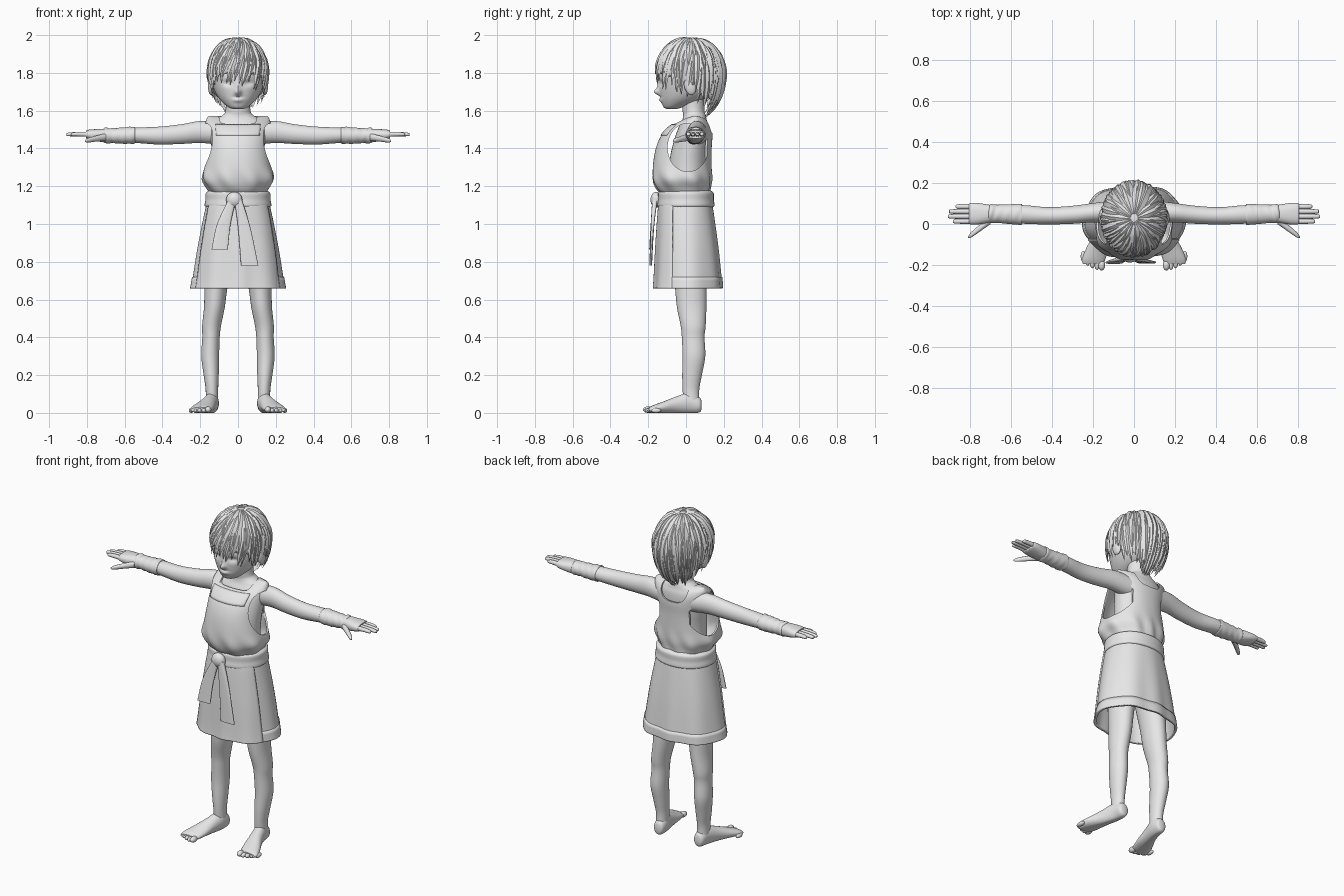
import bpy, bmesh, math, random
from mathutils import Vector, Matrix

random.seed(4)
if "Cube" in bpy.data.objects:
    bpy.data.objects.remove(bpy.data.objects["Cube"])

grey = bpy.data.materials.new("plain_grey")
grey.use_nodes = True
grey.diffuse_color = (0.8, 0.8, 0.8, 1)
for node in grey.node_tree.nodes:
    if node.type == 'BSDF_PRINCIPLED':
        node.inputs["Base Color"].default_value = grey.diffuse_color


def finish(name, bm, mirror=False, thick=0):
    bmesh.ops.recalc_face_normals(bm, faces=bm.faces)
    mesh = bpy.data.meshes.new(name)
    bm.to_mesh(mesh)
    bm.free()
    mesh.materials.append(grey)
    ob = bpy.data.objects.new(name, mesh)
    bpy.context.collection.objects.link(ob)
    if thick:
        mod = ob.modifiers.new("thickness", 'SOLIDIFY')
        mod.thickness, mod.offset = thick, -1
    if mirror:
        ob.modifiers.new("mirror", 'MIRROR')
    return ob


def spline(keys, steps):
    """Smooth curve through the key tuples."""
    out = []
    for i in range(len(keys) - 1):
        p0, p1 = keys[max(i - 1, 0)], keys[i]
        p2, p3 = keys[i + 1], keys[min(i + 2, len(keys) - 1)]
        for s in range(steps):
            t = s / steps
            out.append([b + 0.5 * t * (c - a + t * (2*a - 5*b + 4*c - d + t * (3*(b - c) + d - a)))
                        for a, b, c, d in zip(p0, p1, p2, p3)])
    return out + [list(keys[-1])]


def loft(name, keys, axis='z', segs=32, steps=5, power=2, caps=(True, True), grow=0,
         shape=None, keep=None, mirror=False, thick=0):
    """Skin ovals (x, y, z, radius_a, radius_b) strung along an axis."""
    bm = bmesh.new()
    rings = []
    for x, y, z, ra, rb in spline(keys, steps):
        ring = []
        for k in range(segs):
            a = math.tau * k / segs
            c, s = math.cos(a), math.sin(a)
            u = math.copysign(abs(c) ** (2 / power), c) * (max(ra, 0.003) + grow)
            v = math.copysign(abs(s) ** (2 / power), s) * (max(rb, 0.003) + grow)
            off = {'z': (u, v, 0), 'x': (0, u, v), 'y': (u, 0, v)}[axis]
            p = Vector((x, y, z)) + Vector(off)
            ring.append(bm.verts.new(shape(p) if shape else p))
        rings.append(ring)
    for r, q in zip(rings, rings[1:]):
        for k in range(segs):
            n = (k + 1) % segs
            bm.faces.new((r[k], r[n], q[n], q[k]))
    for ring, cap in zip((rings[0], rings[-1]), caps):
        if cap:
            bm.faces.new(ring)
    if keep:
        drop = [f for f in bm.faces if not keep(f.calc_center_median())]
        bmesh.ops.delete(bm, geom=drop, context='FACES')
    return finish(name, bm, mirror, thick)


def ball(name, pos, size, mirror=False, tilt=0):
    bm = bmesh.new()
    bmesh.ops.create_uvsphere(bm, u_segments=20, v_segments=12, radius=1)
    bm.transform(Matrix.Translation(pos) @ Matrix.Rotation(tilt, 4, 'X') @ Matrix.Diagonal((*size, 1)))
    return finish(name, bm, mirror)


def upright(rows):
    """Rows of (z, y, rx, ry) centred on x = 0."""
    return [(0, y, z, rx, ry) for z, y, rx, ry in rows]


# Head with softly sculpted face
BUMPS = [(0, 1.698, -0.026, 0.016, 0.016), (0, 1.725, -0.010, 0.012, 0.03),
         (0, 1.655, -0.009, 0.026, 0.011), (0, 1.672, 0.004, 0.03, 0.006),
         (0.052, 1.745, 0.013, 0.027, 0.016), (-0.052, 1.745, 0.013, 0.027, 0.016)]


def face(p):
    if p.y < 0:
        p.y += sum(amp * math.exp(-((p.x - x) / w) ** 2 - ((p.z - z) / h) ** 2)
                   for x, z, amp, w, h in BUMPS)
    return p


loft("head", upright([(1.608, -0.075, 0.02, 0.02), (1.618, -0.068, 0.05, 0.05),
                      (1.655, -0.025, 0.093, 0.108), (1.70, 0, 0.122, 0.14),
                      (1.75, 0.003, 0.137, 0.147), (1.80, 0.01, 0.142, 0.154),
                      (1.88, 0.018, 0.132, 0.145), (1.95, 0.025, 0.085, 0.095),
                      (1.975, 0.025, 0.02, 0.02)]), segs=96, steps=8, shape=face)
ball("ears", (0.143, 0.022, 1.73), (0.016, 0.031, 0.048), mirror=True, tilt=0.25)

# Torso and neck
loft("torso", upright([(0.84, 0.015, 0.13, 0.1), (1.1, 0.01, 0.13, 0.1), (1.3, 0.01, 0.13, 0.1),
                       (1.42, 0.025, 0.142, 0.095), (1.51, 0.04, 0.15, 0.08),
                       (1.55, 0.045, 0.125, 0.065), (1.575, 0.045, 0.083, 0.06),
                       (1.60, 0.04, 0.066, 0.058), (1.68, 0.035, 0.064, 0.06)]))

# Hair: a cap plus layered tapering locks
CROWN = Vector((0, 0.025, 1.80))


def scalp(a, th, lift=1.0):
    rz = 0.183 if th < math.pi / 2 else 0.25
    return CROWN + lift * Vector((0.153 * math.sin(th) * math.cos(a),
                                  0.178 * math.sin(th) * math.sin(a), rz * math.cos(th)))


def hairline(a):
    b = math.sin(a)
    z = 1.735 - 0.09 * b - 0.02 * b * b - 1.80
    return math.acos(z / (0.25 if z < 0 else 0.183))


bm = bmesh.new()
N, M = 72, 16
grid = [[bm.verts.new(scalp(math.tau * k / N, hairline(math.tau * k / N) * (j + 0.1) / M))
         for k in range(N)] for j in range(M + 1)]
bm.faces.new(grid[0])
for r, q in zip(grid, grid[1:]):
    for k in range(N):
        bm.faces.new((r[k], r[k - 1], q[k - 1], q[k]))
finish("hair_cap", bm, thick=0.01)


def lock(bm, a, start, end, width, drift, lift):
    steps = 8
    pts = [scalp(a + drift * (j / steps) ** 1.5, start + (end - start) * j / steps,
                 1 + lift * (j / steps) ** 2) for j in range(steps + 1)]
    prev = None
    for j, p in enumerate(pts):
        t = j / steps
        along = pts[min(j + 1, steps)] - pts[max(j - 1, 0)]
        out = (p - CROWN).normalized()
        side = along.cross(out).normalized()
        w = width * min(1, 0.35 + 2 * t) * (1 - t ** 2.5) + 0.0006
        ring = [bm.verts.new(p + v) for v in (side * w, out * w * 0.55, -side * w, -out * w * 0.4)]
        if prev:
            for k in range(4):
                bm.faces.new((prev[k - 1], prev[k], ring[k], ring[k - 1]))
        else:
            bm.faces.new(ring)
        prev = ring
    bm.faces.new(prev)


bm = bmesh.new()
# Layer: count, start and end as a share of the hairline, lift
for count, lo, hi, lift in ((20, 0.06, 0.62, 0.07), (30, 0.2, 0.82, 0.08),
                            (40, 0.42, 0.98, 0.08), (48, 0.55, 1.1, 0.05)):
    for i in range(count):
        a = math.tau * (i + random.uniform(-0.4, 0.4)) / count
        edge = hairline(a)
        front = max(0, -math.sin(a))
        lock(bm, a, edge * lo, edge * (hi + random.uniform(-0.06, 0.08)),
             random.uniform(0.019, 0.029), random.uniform(-0.15, 0.15) - 0.22 * front,
             lift * random.uniform(0.3, 1.1))
# Sideburns and nape wisps
for a in (-0.45, -0.3, math.pi + 0.45, math.pi + 0.3, 1.0, 1.3, 1.6, 1.9, 2.2):
    lock(bm, a, 1.3, hairline(a) + 0.3, 0.019, 0, 0.02)
finish("hair_locks", bm)

# Arms, wrapped wrists and hands
loft("arms", [(0.10, 0.06, 1.48, 0.055, 0.06), (0.2, 0.055, 1.487, 0.047, 0.058),
              (0.3, 0.045, 1.476, 0.044, 0.052), (0.42, 0.04, 1.468, 0.042, 0.047),
              (0.55, 0.047, 1.47, 0.045, 0.04), (0.73, 0.05, 1.47, 0.036, 0.03)], axis='x', mirror=True)
loft("wrist_wraps", [(0.548, 0.047, 1.47, 0.044, 0.039), (0.552, 0.047, 1.47, 0.051, 0.045),
                     (0.61, 0.048, 1.468, 0.048, 0.043), (0.67, 0.05, 1.468, 0.044, 0.039),
                     (0.70, 0.051, 1.468, 0.046, 0.042), (0.715, 0.051, 1.468, 0.036, 0.032)],
     axis='x', mirror=True, shape=lambda p: p + Vector((0, 0, 0.002 * math.sin(p.x * 150 + p.y * 60))))
loft("hand_wraps", [(0.68, 0.05, 1.468, 0.038, 0.034), (0.72, 0.05, 1.469, 0.046, 0.035),
                    (0.77, 0.05, 1.472, 0.053, 0.029), (0.802, 0.05, 1.474, 0.051, 0.023),
                    (0.805, 0.05, 1.474, 0.045, 0.016)], axis='x', power=2.4, mirror=True)
for i, (finger, tip) in enumerate((("index", 0.885), ("middle", 0.908), ("ring", 0.903), ("little", 0.872))):
    y = 0.013 + 0.024 * i
    loft(finger + "_fingers", [(0.77, y, 1.474, 0.013, 0.014), (0.84, y, 1.476, 0.012, 0.012),
                               (tip - 0.008, y, 1.474, 0.010, 0.009), (tip, y, 1.473, 0.003, 0.003)],
         axis='x', segs=12, mirror=True)
loft("thumbs", [(0.70, 0.02, 1.46, 0.02, 0.02), (0.75, -0.018, 1.452, 0.017, 0.016),
                (0.795, -0.053, 1.443, 0.013, 0.012), (0.81, -0.064, 1.44, 0.004, 0.004)],
     axis='x', segs=14, mirror=True)

# Legs, feet and toes
loft("legs", [(0.138, 0.03, 0.04, 0.034, 0.042), (0.138, 0.026, 0.12, 0.033, 0.044),
              (0.142, 0.032, 0.2, 0.04, 0.052), (0.147, 0.042, 0.3, 0.047, 0.06),
              (0.143, 0.038, 0.4, 0.046, 0.06), (0.14, 0.038, 0.46, 0.05, 0.066),
              (0.125, 0.03, 0.56, 0.055, 0.078), (0.115, 0.025, 0.68, 0.062, 0.085),
              (0.09, 0.015, 0.9, 0.08, 0.1)], mirror=True)


def on_floor(p):
    p.z = max(p.z, 0)
    return p


loft("feet", [(0.135, 0.083, 0.04, 0.01, 0.015), (0.135, 0.072, 0.043, 0.03, 0.04),
              (0.139, 0.02, 0.052, 0.037, 0.055), (0.157, -0.05, 0.042, 0.042, 0.045),
              (0.18, -0.12, 0.029, 0.054, 0.031), (0.196, -0.17, 0.02, 0.057, 0.022),
              (0.2, -0.195, 0.016, 0.05, 0.014)], axis='y', shape=on_floor, mirror=True)
for i in range(5):
    r = 0.017 if i == 0 else 0.0125
    ball(f"toes_{i + 1}", (0.158 + 0.0225 * i, -0.2 + 0.0026 * i * i, r), (r, 0.027, r), mirror=True)

# Upper tunic with armholes and neck opening
BODICE = upright([(1.15, 0, 0.14, 0.125), (1.19, -0.015, 0.165, 0.143), (1.24, -0.02, 0.191, 0.155),
                  (1.31, -0.02, 0.178, 0.155), (1.40, -0.012, 0.166, 0.148), (1.47, 0.005, 0.168, 0.135),
                  (1.52, 0.025, 0.174, 0.108), (1.555, 0.045, 0.167, 0.065), (1.572, 0.05, 0.155, 0.02)])


def puff(p):
    amount = 0.006 * math.exp(-((p.z - 1.22) / 0.06) ** 2)
    a = math.atan2(p.y, p.x)
    return p + Vector((math.cos(a), math.sin(a), 0)) * amount * math.sin(9 * a + 20 * p.z)


tunic = loft("tunic_top", BODICE, segs=72, power=2.2, shape=puff, caps=(False, True), thick=0.009)
hole = [(x, 0.01, 1.405, 0.108, 0.128) for x in (0.1, 0.4)]
cutters = [loft("armhole_cutter", hole, axis='x', steps=1),
           loft("armhole_cutter", [(-x, *rest) for x, *rest in hole], axis='x', steps=1),
           loft("neck_cutter", [(0, y, 1.63, 0.1, 0.1) for y in (-0.3, 0.06)], axis='y', steps=1, power=8),
           loft("nape_cutter", [(0, y, 1.58, 0.088, 0.1) for y in (0.03, 0.3)], axis='y', steps=1, power=3)]
bpy.context.view_layer.objects.active = tunic
bpy.ops.object.modifier_apply(modifier="thickness")
for cutter in cutters:
    cutter.hide_render = True
    mod = tunic.modifiers.new("opening", 'BOOLEAN')
    mod.operation, mod.solver, mod.object = 'DIFFERENCE', 'EXACT', cutter
    bpy.ops.object.modifier_apply(modifier=mod.name)
    bpy.data.objects.remove(cutter)
loft("bib_border", BODICE, segs=72, power=2.2, grow=0.005, caps=(False, False), thick=0.008,
     keep=lambda c: c.y < 0 and abs(c.x) < 0.115 and 1.475 < c.z < 1.527)

# Skirt with front panel and hem
SKIRT = upright([(1.14, 0, 0.15, 0.13), (1.1, 0, 0.168, 0.14), (0.9, 0.007, 0.208, 0.16),
                 (0.72, 0.012, 0.236, 0.173), (0.66, 0.012, 0.246, 0.177)])


def folds(p):
    a = math.atan2(p.y, p.x)
    return p + Vector((math.cos(a), math.sin(a), 0)) * 0.004 * math.sin(8 * a + 1) * (1.14 - p.z) / 0.4


for name, grow, keep in (("skirt", 0, None), ("skirt_front_panel", 0.007, lambda c: c.y < -0.075),
                         ("skirt_hem", 0.004, lambda c: c.z < 0.71)):
    loft(name, SKIRT, segs=80, power=2.2, grow=grow, keep=keep, shape=folds, caps=(False, False), thick=0.01)

# Sash, knot and hanging tails
loft("sash", upright([(1.088, 0, 0.155, 0.13), (1.096, 0, 0.176, 0.15), (1.13, 0, 0.172, 0.147),
                      (1.165, 0, 0.17, 0.146), (1.178, 0, 0.148, 0.128)]), segs=64, power=2.1)
ball("sash_knot", (-0.02, -0.158, 1.128), (0.043, 0.03, 0.042))
loft("sash_tail_right", [(-0.03, -0.165, 1.13, 0.02, 0.014), (-0.075, -0.178, 1.0, 0.036, 0.009),
                         (-0.097, -0.188, 0.865, 0.043, 0.007)], power=3)
loft("sash_tail_left", [(0.0, -0.165, 1.13, 0.02, 0.014), (0.033, -0.178, 0.98, 0.033, 0.009),
                        (0.062, -0.187, 0.78, 0.046, 0.007)], power=3)

# Smooth shading with crisp edges
bpy.ops.object.select_all(action='DESELECT')
for ob in bpy.context.collection.objects:
    if ob.type == 'MESH' and grey.name in ob.data.materials:
        ob.select_set(True)
        bpy.context.view_layer.objects.active = ob
bpy.ops.object.shade_smooth_by_angle(angle=math.radians(50))
